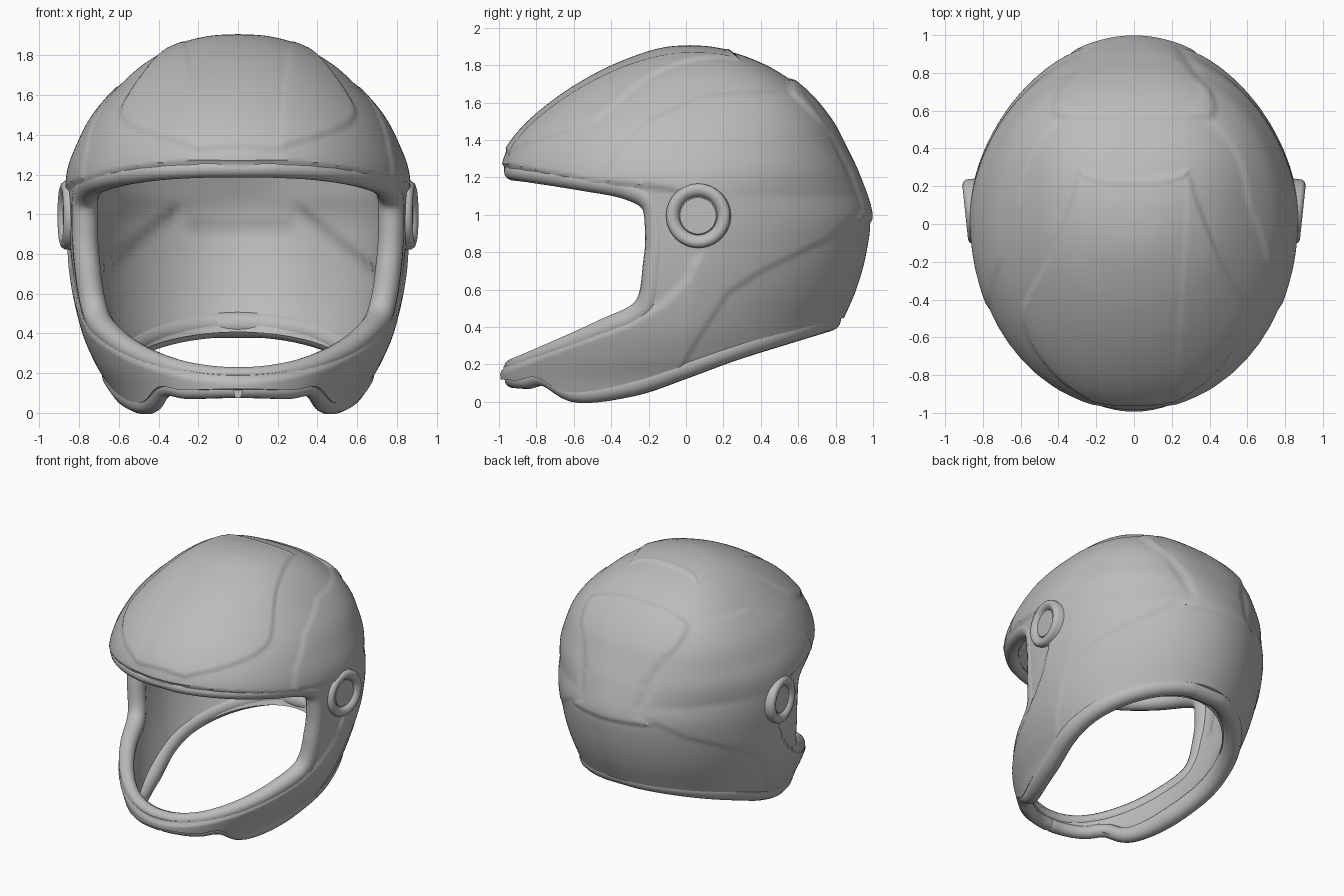
import bpy, bmesh, math
from mathutils import Matrix

if "Cube" in bpy.data.objects:
    bpy.data.objects.remove(bpy.data.objects["Cube"], do_unlink=True)

grey = bpy.data.materials.new("plain_grey")
grey.use_nodes = True
grey.diffuse_color = (0.5, 0.5, 0.5, 1)
grey.node_tree.nodes["Principled BSDF"].inputs["Base Color"].default_value = (0.5, 0.5, 0.5, 1)

# Shell levels: height, front y, back y, half width
LEVELS = [
    (-.1, -.93, .7, .55), (.1, -.98, .74, .625), (.25, -.987, .78, .71),
    (.4, -.987, .825, .775), (.6, -.992, .91, .825), (.8, -.992, .965, .852),
    (1, -.995, .983, .862), (1.2, -1, .92, .856), (1.35, -.96, .85, .805),
    (1.5, -.838, .77, .725), (1.65, -.65, .645, .595), (1.77, -.445, .485, .455),
    (1.85, -.255, .31, .3), (1.89, -.11, .15, .15), (1.9, .02, .02, 0)]

# Edge lines in side profile (y, z), front to back or around
EYE_EDGE = [(-.985, 1.23), (-.6, 1.185), (-.34, 1.145), (-.2, 1.07), (-.17, .92),
            (-.18, .75), (-.24, .5), (-.5, .375), (-.985, .185)]
NECK_EDGE = [(-.985, .12), (-.9, .115), (-.8, .13), (-.62, .05), (-.3, .1),
             (0, .195), (.3, .295), (.83, .445)]

# Raised or sunken panels: projection, height, outline
BROW_PANEL = ("arc", .012, [(-.3, 2.11), (.28, 2.11), (.37, 1.83), (.45, 1.55), (.54, 1.27),
                            (.585, 1.1), (.587, .99), (.555, .85), (.49, .71), (.38, .55),
                            (.2, .38), (-.3, .38)])
CENTRE_STRIP = ("arc", -.005, [(-.3, 2.09), (.28, 2.09), (.2, .2), (-.3, .2)])
REAR_PANEL = ("side", .015, [(.56, 2), (.56, 1.64), (.75, 1.45), (.87, 1.25), (.94, 1.03),
                             (.9, .97), (1.3, .97), (1.3, 2)])
SIDE_PANEL = ("side", .008, [(-.44, 1.17), (-.38, 1.32), (-.2, 1.5), (.1, 1.64), (.6, 1.66),
                             (.75, 1.45), (.94, 1.03), (.75, .87), (.4, .7), (.22, .58), (.05, .32),
                             (-.1, .05), (-1.3, -.1), (-1.3, 1.25)])
VISOR_BED = ("side", -.018, [(-1.3, 1.29), (-.95, 1.262), (-.5, 1.18), (-.1, 1.14), (.06, 1.1),
                             (.08, .8), (0, .65), (-.12, .53), (-.3, .42), (-1.3, .05)])
LINER_PAD = ("front", -.02, [(-.3, .95), (.28, .95), (.3, 1.05), (.72, .7), (1, .5),
                             (1, 2), (-.3, 2)])


def spline(points, t):
    """Smooth curve through points, t from 0 to 1."""
    n = len(points) - 1
    i = min(int(t * n), n - 1)
    s = t * n - i
    a, b, c, d = (points[max(0, min(n, i + k))] for k in (-1, 0, 1, 2))
    return tuple(q + s / 2 * (r - p + s * (2 * p - 5 * q + 4 * r - e + s * (3 * (q - r) + e - p)))
                 for p, q, r, e in zip(a, b, c, d))


def clamp(value):
    return max(0, min(1, value))


def centre(front, back):
    return front + .535 * (back - front)


def roundness(z, rear):
    """Section exponents across and along; the upper rear is boxier."""
    if not rear:
        return 2.05, 2.05
    e = clamp((z - 1.1) / .5)
    return 1.95 + .8 * e, 1.72 + .7 * e


def half_width(y, z):
    """Half width of the shell at a side profile point."""
    lo, hi = 0, 1
    for _ in range(24):
        mid = (lo + hi) / 2
        lo, hi = (mid, hi) if spline(LEVELS, mid)[0] < z else (lo, mid)
    _, front, back, w = spline(LEVELS, lo)
    c = centre(front, back)
    s = (y - c) / (back - c) if y > c else (c - y) / (c - front)
    p, q = roundness(z, y > c)
    return w * max(0, 1 - s ** q) ** (1 / p)


def coverage(p, outline):
    """1 inside the outline, 0 outside, with a soft step between."""
    inside, near = False, 9
    for (ax, ay), (bx, by) in zip(outline, outline[1:] + outline[:1]):
        dx, dy = bx - ax, by - ay
        t = clamp(((p[0] - ax) * dx + (p[1] - ay) * dy) / (dx * dx + dy * dy))
        near = min(near, math.hypot(p[0] - ax - t * dx, p[1] - ay - t * dy))
        if (ay > p[1]) != (by > p[1]) and p[0] < ax + dx * (p[1] - ay) / dy:
            inside = not inside
    s = clamp(.5 + (near if inside else -near) / .024)
    return s * s * (3 - 2 * s)


def finish(name, bm):
    bmesh.ops.recalc_face_normals(bm, faces=bm.faces)
    mesh = bpy.data.meshes.new(name)
    bm.to_mesh(mesh)
    bm.free()
    mesh.materials.append(grey)
    ob = bpy.data.objects.new(name, mesh)
    bpy.context.collection.objects.link(ob)
    return ob


def smooth(ob):
    bpy.ops.object.select_all(action='DESELECT')
    ob.select_set(True)
    bpy.context.view_layer.objects.active = ob
    bpy.ops.object.shade_smooth_by_angle(angle=math.radians(40))


def outer_scale(z, si):
    return 1


def liner_scale(z, si):
    """Padding is thicker low at the back and thin at the chin."""
    rear = .82 + .045 * clamp((z - .35) / .6)
    return rear + (.9 - rear) * max(0, -si)


def dome(name, scale, top_z, rows, cols, panels):
    """Closed helmet volume with stepped panels."""
    bm = bmesh.new()
    rings = []
    for i in range(rows):
        z, front, back, w = spline(LEVELS, i / rows)
        c = centre(front, back)
        height = 1 + (z - 1) * ((top_z - 1) / .9 if z > 1 else 1.9 / top_z)
        ring = []
        for j in range(cols):
            a = math.tau * j / cols
            co, si = math.cos(a), math.sin(a)
            p, q = roundness(z, si > 0)
            k = scale(z, si)
            x = math.copysign(abs(co) ** (2 / p), co) * w
            y = math.copysign(abs(si) ** (2 / q), si) * (back - c if si > 0 else c - front)
            ring.append(bm.verts.new((x * k, c + y * k, height)))
        rings.append(ring)
    top = bm.verts.new((0, .02, top_z))
    bm.faces.new(rings[0])
    for lower, upper in zip(rings, rings[1:]):
        for j in range(cols):
            k = (j + 1) % cols
            bm.faces.new((lower[j], lower[k], upper[k], upper[j]))
    for j in range(cols):
        bm.faces.new((rings[-1][j], rings[-1][(j + 1) % cols], top))
    bmesh.ops.recalc_face_normals(bm, faces=bm.faces)
    bm.normal_update()
    moves = []
    for v in bm.verts:
        x, y, z = abs(v.co.x), v.co.y, v.co.z
        total = 0
        for view, height, outline in panels:
            if (view == "arc" and (z < 1.2 or y > .45)) or (view == "front" and y < 0):
                continue
            p = {"arc": (x, y + z), "side": (y, z), "front": (x, z)}[view]
            total += height * coverage(p, outline)
        moves.append(v.normal * total)
    for v, move in zip(bm.verts, moves):
        v.co += move
    return finish(name, bm)


def prism(name, outline):
    """Cutter: side outline pushed across the full width."""
    bm = bmesh.new()
    face = bm.faces.new([bm.verts.new((-1.5, y, z)) for y, z in outline])
    moved = bmesh.ops.extrude_face_region(bm, geom=[face])["geom"]
    bmesh.ops.translate(bm, vec=(3, 0, 0), verts=[g for g in moved if isinstance(g, bmesh.types.BMVert)])
    return finish(name, bm)


def cut(target, cutter):
    mod = target.modifiers.new("cut", 'BOOLEAN')
    mod.operation, mod.solver, mod.object = 'DIFFERENCE', 'EXACT', cutter
    bpy.context.view_layer.objects.active = target
    bpy.ops.object.modifier_apply(modifier=mod.name)
    bpy.data.objects.remove(cutter, do_unlink=True)


def samples(edge, count):
    return [spline(edge, (1 - math.cos(math.pi * i / count)) / 2) for i in range(count + 1)]


def rim(name, edge, thin, thick):
    """Rounded bead along an edge on both sides, thin at the front."""
    half = []
    for y, z in samples(edge, 90):
        r = thin + (thick - thin) * clamp((y + .9) / .6)
        k = 1 - 1.25 * r
        half.append((half_width(y, z) * k, .03 + (y - .03) * k, z, r / thin))
    half[0], half[-1] = (0,) + half[0][1:], (0,) + half[-1][1:]
    loop = half + [(-x, y, z, r) for x, y, z, r in half[-2:0:-1]]
    curve = bpy.data.curves.new(name, 'CURVE')
    curve.dimensions = '3D'
    curve.bevel_depth, curve.bevel_resolution = thin, 5
    line = curve.splines.new('POLY')
    line.points.add(len(loop) - 1)
    for point, (x, y, z, r) in zip(line.points, loop):
        point.co, point.radius = (x, y, z, 1), r
    line.use_cyclic_u = True
    ob = bpy.data.objects.new(name, curve)
    curve.materials.append(grey)
    bpy.context.collection.objects.link(ob)
    bpy.ops.object.select_all(action='DESELECT')
    ob.select_set(True)
    bpy.context.view_layer.objects.active = ob
    bpy.ops.object.convert(target='MESH')
    smooth(bpy.context.object)


# Shell: outer volume, hollowed, with eye port and neck opening
shell = dome("shell", outer_scale, 1.9, 150, 260,
             [BROW_PANEL, CENTRE_STRIP, REAR_PANEL, SIDE_PANEL, VISOR_BED])
cut(shell, dome("hollow", liner_scale, 1.8, 80, 140, [LINER_PAD]))
cut(shell, prism("eye_port", [(-2, 1.3)] + samples(EYE_EDGE, 50) + [(-2, 0)]))
cut(shell, prism("neck_opening", [(-2, .12)] + samples(NECK_EDGE, 50) + [(2, .8), (2, -1), (-2, -1)]))
smooth(shell)

# Rounded edge beads
rim("eye_port_rim", EYE_EDGE, .046, .066)
rim("neck_rim", NECK_EDGE, .046, .068)

# Visor pivots, turned from one profile
PIVOT = [(.172, -.1), (.172, .005), (.162, .02), (.145, .027), (.125, .022),
         (.108, .008), (.103, -.004), (.097, .004), (0, .006)]
for side, name in ((1, "left_pivot"), (-1, "right_pivot")):
    bm = bmesh.new()
    verts = [bm.verts.new((h, r, 0)) for r, h in PIVOT]
    edges = [bm.edges.new(pair) for pair in zip(verts, verts[1:])]
    bmesh.ops.spin(bm, geom=verts + edges, axis=(1, 0, 0), cent=(0, 0, 0),
                   angle=math.tau, steps=48, use_duplicate=False)
    bmesh.ops.remove_doubles(bm, verts=bm.verts, dist=.0005)
    bm.transform(Matrix.Translation((.867, .065, .995)) @ Matrix.Rotation(math.radians(-6), 4, 'Z'))
    bm.transform(Matrix.Diagonal((side, 1, 1, 1)))
    smooth(finish(name, bm))
